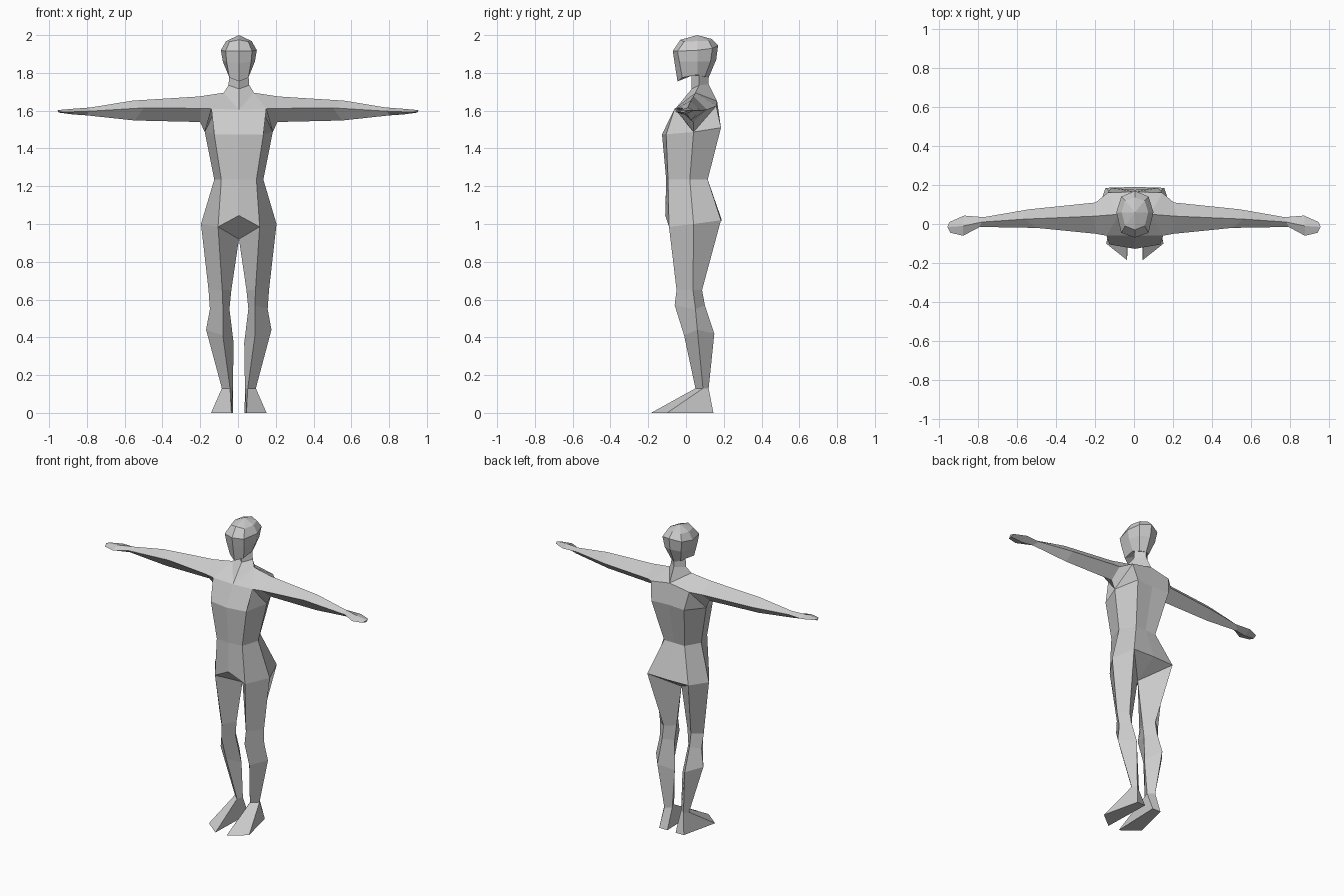
import bpy, bmesh

grey = bpy.data.materials.new("plain grey")
grey.diffuse_color = (0.6, 0.6, 0.6, 1)


def place(p, side):
    # slight sideways lean of the body that fades out towards the hands
    x = p[0] * side
    return (x + 0.005 * (1 - abs(x) / 0.955), p[1], p[2])


def loft(name, rings, closed, caps=True, sides=(1, -1)):
    """Skin the rings with flat faces, one copy per side, welded on the middle line."""
    bm = bmesh.new()

    def face(points, side):
        unique = list(dict.fromkeys(points))
        if len(unique) > 2:
            bm.faces.new([bm.verts.new(place(p, side)) for p in unique])

    for side in sides:
        for low, high in zip(rings, rings[1:]):
            n = len(low)
            for i in range(n if closed else n - 1):
                j = (i + 1) % n
                face((low[i], low[j], high[j], high[i]), side)
        if caps:
            face(rings[-1], side)
    bmesh.ops.remove_doubles(bm, verts=bm.verts, dist=0.0005)
    bmesh.ops.recalc_face_normals(bm, faces=bm.faces)
    mesh = bpy.data.meshes.new(name)
    bm.to_mesh(mesh)
    bm.free()
    mesh.materials.append(grey)
    obj = bpy.data.objects.new(name, mesh)
    bpy.context.collection.objects.link(obj)


# shared joints between parts
throat, nape = (0, -.06, 1.605), (0, .165, 1.65)
chest_corner, trapezius = (.145, -.06, 1.61), (.08, .05, 1.695)
shoulder_blade, armpit = (.14, .16, 1.625), (.18, .04, 1.487)
groin, hip_front = (0, .04, .92), (.11, -.09, .985)
hip_side, hip_back = (.2, .04, 1.0), (.15, .185, 1.02)

# torso: half rings from front middle to back middle
loft("torso", [
    [groin] * 5,
    [(0, -.11, 1.045), hip_front, hip_side, hip_back, (0, .19, 1.02)],
    [(0, -.105, 1.235), (.093, -.095, 1.235), (.13, .02, 1.235), (.075, .115, 1.235), (0, .115, 1.235)],
    [(0, -.127, 1.475), (.13, -.105, 1.475), armpit, (.12, .185, 1.51), (0, .175, 1.51)],
    [throat, chest_corner, trapezius, shoulder_blade, nape],
    [throat, trapezius, trapezius, trapezius, nape],
], closed=False, caps=False)

# neck
loft("neck", [
    [throat, trapezius, nape],
    [(0, .03, 1.715), (.055, .07, 1.735), (0, .12, 1.74)],
    [(0, .03, 1.80), (.05, .07, 1.80), (0, .12, 1.80)],
], closed=False, caps=False)

# head: chin, cheeks, brow, crown
loft("head", [
    [(0, .03, 1.785)] * 3 + [(0, .12, 1.775)] * 2,
    [(0, -.045, 1.755), (.05, -.02, 1.775), (.055, .06, 1.79), (.035, .1, 1.78), (0, .12, 1.775)],
    [(0, -.06, 1.85), (.065, -.035, 1.86), (.085, .06, 1.86), (.06, .13, 1.86), (0, .16, 1.87)],
    [(0, -.07, 1.915), (.07, -.045, 1.915), (.095, .06, 1.92), (.07, .14, 1.93), (0, .17, 1.945)],
    [(0, -.03, 1.975), (.05, -.01, 1.965), (.068, .06, 1.968), (.05, .12, 1.97), (0, .135, 1.98)],
    [(0, .06, 2.0)] * 5,
], closed=False, caps=False)

arm = [  # front, top, back, bottom
    [chest_corner, trapezius, shoulder_blade, armpit],
    [(.2, -.05, 1.612), (.21, .04, 1.675), (.2, .11, 1.605), (.205, .04, 1.54)],
    [(.5, -.02, 1.615), (.56, .025, 1.653), (.54, .075, 1.6), (.55, .025, 1.548)],
    [(.79, -.015, 1.597), (.78, .01, 1.617), (.77, .035, 1.6), (.8, .01, 1.575)],
    [(.875, -.06, 1.594), (.875, -.01, 1.61), (.87, .043, 1.6), (.875, -.01, 1.58)],
    [(.94, -.045, 1.594), (.955, -.015, 1.603), (.945, .01, 1.6), (.95, -.015, 1.59)],
]

ankle = [(.047, .05, .13), (.09, .09, .13), (.07, .12, .13), (.032, .09, .13)]
leg = [  # front, outer, back, inner
    [hip_front, hip_side, hip_back, groin],
    [(.088, -.05, .65), (.16, .037, .65), (.1, .085, .65), (.04, .035, .65)],
    [(.085, -.06, .57), (.153, .05, .55), (.1, .1, .57), (.05, .04, .55)],
    [(.085, -.01, .41), (.173, .06, .44), (.1, .15, .42), (.028, .07, .37)],
    ankle,
]

# foot: ankle down to the flat sole with a slanted toe edge
foot = [ankle, [(.04, -.185, 0), (.147, -.10, 0), (.09, .145, 0), (.03, .145, 0)]]

for side, word in ((1, "left"), (-1, "right")):
    loft(word + "_arm", arm, closed=True, sides=(side,))
    loft(word + "_leg", leg, closed=True, caps=False, sides=(side,))
    loft(word + "_foot", foot, closed=True, sides=(side,))
